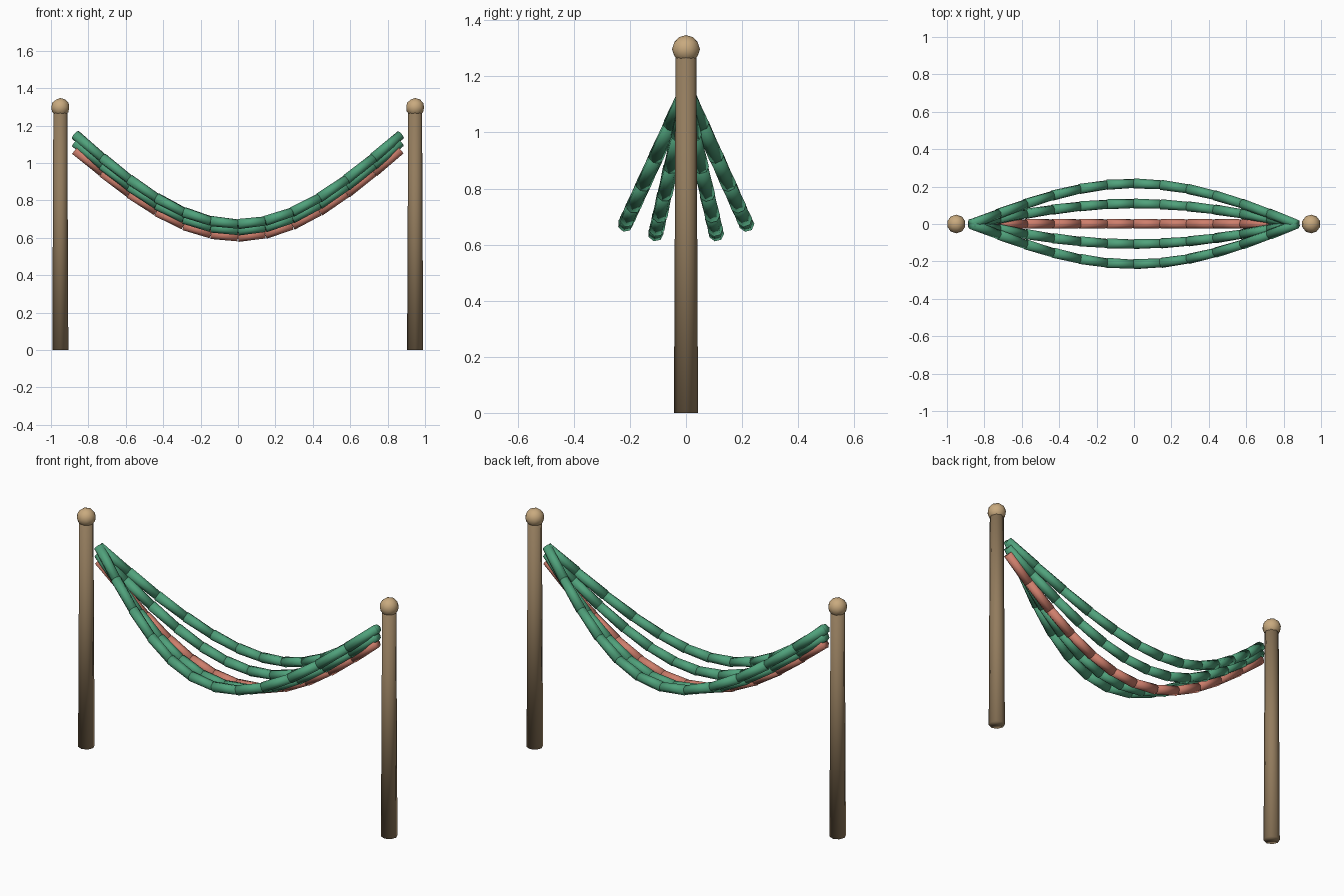
import bpy, bmesh, math
from mathutils import Vector

if "Cube" in bpy.data.objects:
    bpy.data.objects.remove(bpy.data.objects["Cube"])


def material(name, rgb):
    m = bpy.data.materials.new(name)
    m.use_nodes = True
    m.diffuse_color = (*rgb, 1)
    m.node_tree.nodes["Principled BSDF"].inputs["Base Color"].default_value = (*rgb, 1)
    return m


wood = material("brown wood", (0.29, 0.20, 0.11))
knob = material("tan wood", (0.58, 0.40, 0.21))
green = material("green rope", (0.08, 0.36, 0.20))
coral = material("coral rope", (0.62, 0.21, 0.15))


def limb(bm, a, b, r1, r2, sides):
    """Tapered capped cylinder from a to b."""
    a, b = Vector(a), Vector(b)
    d = b - a
    verts = bmesh.ops.create_cone(bm, cap_ends=True, segments=sides, radius1=r1,
                                  radius2=r2, depth=d.length)["verts"]
    rot = Vector((0, 0, 1)).rotation_difference(d).to_matrix()
    bmesh.ops.rotate(bm, verts=verts, matrix=rot)
    bmesh.ops.translate(bm, verts=verts, vec=(a + b) / 2)


def finish(bm, name, mat):
    me = bpy.data.meshes.new(name)
    for f in bm.faces:
        f.smooth = True
    bm.to_mesh(me)
    bm.free()
    me.materials.append(mat)
    ob = bpy.data.objects.new(name, me)
    bpy.context.collection.objects.link(ob)


# Posts with ball tops
for side, x in (("right", -0.95), ("left", 0.947)):
    bm = bmesh.new()
    limb(bm, (x, 0, 0), (x, 0, 1.29), 0.043, 0.037, 8)
    finish(bm, side + "_post", wood)
    bm = bmesh.new()
    bmesh.ops.create_icosphere(bm, subdivisions=2, radius=0.05)
    bmesh.ops.translate(bm, verts=bm.verts, vec=(x, 0, 1.297))
    finish(bm, side + "_post_ball", knob)

# Hanging strands, each a chain of tapered pieces
SPAN, PIECES = 0.87, 12
for i in range(-2, 3):
    end_z = 1.07 + 0.04 * abs(i)
    sag = 0.465 + 0.006 * abs(i)
    pts = []
    for k in range(PIECES + 1):
        t = k / PIECES
        s = math.sin(math.pi * t)
        pts.append((SPAN * (2 * t - 1), 0.108 * i * s, end_z - sag * s))
    bm = bmesh.new()
    for a, b in zip(pts, pts[1:]):
        limb(bm, a, b, 0.028, 0.025, 7)
    finish(bm, f"strand_{i + 3}", coral if i == 0 else green)
